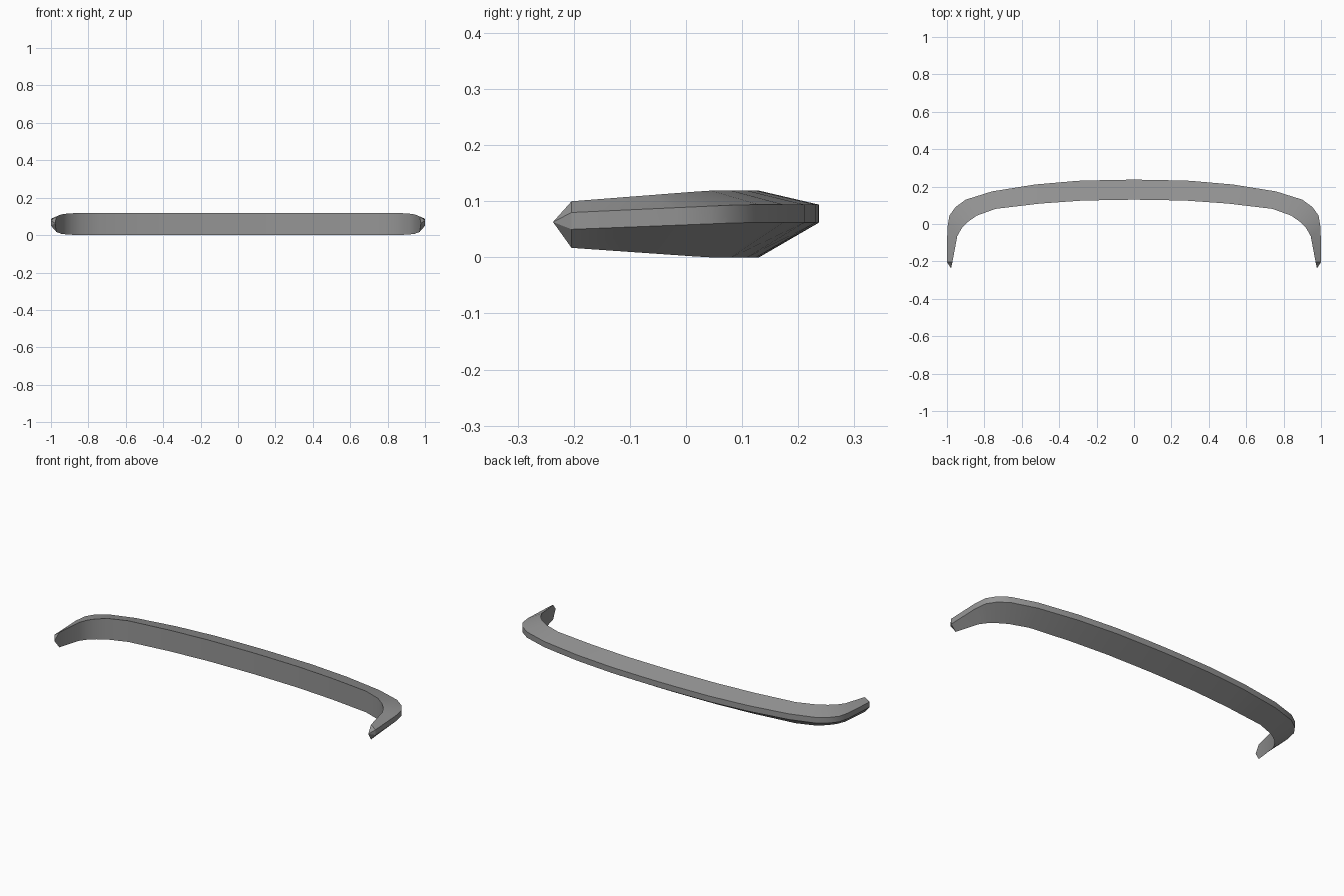
import bpy, bmesh, math

cube = bpy.data.objects.get("Cube")
if cube:
    bpy.data.objects.remove(cube)

# One flat grey
grey = bpy.data.materials.new("mid_grey")
grey.use_nodes = True
colour = (0.3, 0.3, 0.3, 1)
grey.diffuse_color = colour
grey.node_tree.nodes["Principled BSDF"].inputs["Base Color"].default_value = colour

# Stations from the centre to the left end: outer x, y then inner x, y
stations = [
    (0.10, 0.236, 0.09, 0.129), (0.30, 0.231, 0.28, 0.125),
    (0.53, 0.211, 0.505, 0.109), (0.76, 0.174, 0.74, 0.081),
    (0.90, 0.130, 0.84, 0.045), (0.955, 0.090, 0.89, 0.010),
    (0.987, 0.045, 0.922, -0.024), (0.998, -0.020, 0.945, -0.065),
    (1.0, -0.204, 0.971, -0.204)]


def section(ox, oy, ix, iy):
    """Four corners: the inner side is tall, the outer band is narrow."""
    drop = max(0, 0.1 - oy) / 0.304
    taper = max(0, 0.04 - iy) / 0.244
    return [(ox, oy, 0.094 - 0.014 * drop), (ox, oy, 0.062 - 0.012 * drop),
            (ix, iy, 0.017 * taper), (ix, iy, 0.119 - 0.019 * taper)]


# Curved bar swept across both sides
path = [(-a, b, -c, d) for a, b, c, d in reversed(stations)]
path += [(0, 0.237, 0, 0.130)] + stations
bm = bmesh.new()
rings = [[bm.verts.new(p) for p in section(*s)] for s in path]
for r, s in zip(rings, rings[1:]):
    for i in range(4):
        j = (i + 1) % 4
        bm.faces.new((r[i], r[j], s[j], s[i]))

# Pointed ends
for ring, side in ((rings[0], -1), (rings[-1], 1)):
    tip = bm.verts.new((0.978 * side, -0.237, 0.063))
    for i in range(4):
        bm.faces.new((ring[i], ring[(i + 1) % 4], tip))
bmesh.ops.recalc_face_normals(bm, faces=bm.faces)

mesh = bpy.data.meshes.new("curved_bumper")
bm.to_mesh(mesh)
bm.free()
mesh.materials.append(grey)
bumper = bpy.data.objects.new("curved_bumper", mesh)
bpy.context.collection.objects.link(bumper)

# Smooth sweep with crisp edges
bpy.ops.object.select_all(action="DESELECT")
bumper.select_set(True)
bpy.context.view_layer.objects.active = bumper
bpy.ops.object.shade_smooth_by_angle(angle=math.radians(30))
